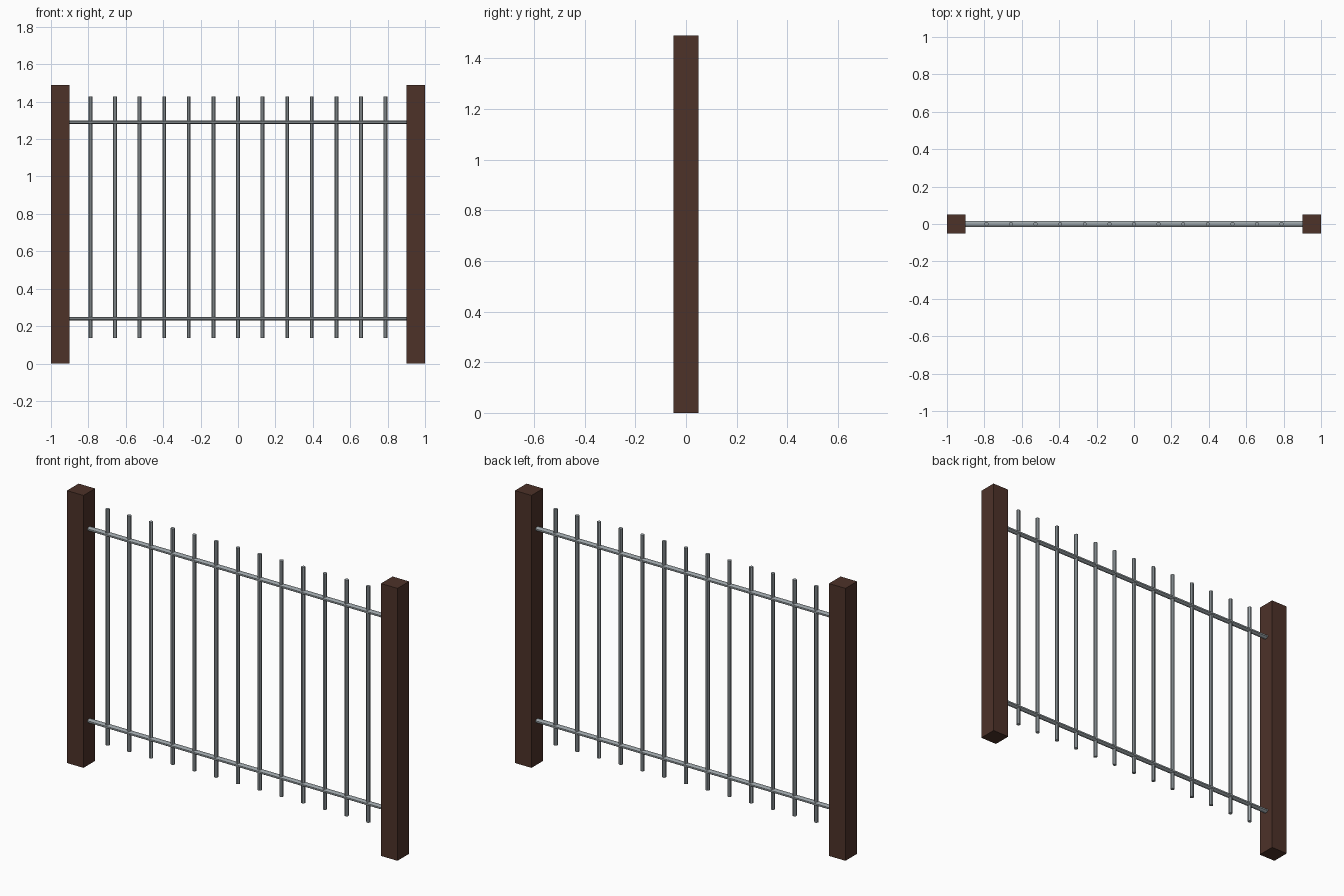
import bpy
from math import pi, cos

if "Cube" in bpy.data.objects:
    bpy.data.objects.remove(bpy.data.objects["Cube"])


def material(name, rgb):
    m = bpy.data.materials.new(name)
    m.diffuse_color = (*rgb, 1)
    m.use_nodes = True
    m.node_tree.nodes["Principled BSDF"].inputs["Base Color"].default_value = m.diffuse_color
    return m


WOOD = material("dark_wood", (0.075, 0.032, 0.022))
METAL = material("grey_metal", (0.33, 0.37, 0.39))


def finish(name, mat):
    ob = bpy.context.object
    ob.name = name
    ob.data.materials.append(mat)
    bpy.ops.object.transform_apply(location=False, rotation=True, scale=True)
    return ob


def rod(name, loc, length, size_x, size_y, rot=(0, 0, 0)):
    # octagonal rod with flat sides facing the axes
    bpy.ops.mesh.primitive_cylinder_add(vertices=8, radius=0.5 / cos(pi / 8), depth=length)
    ob = bpy.context.object
    ob.rotation_euler = (0, 0, pi / 8)
    bpy.ops.object.transform_apply(location=False, rotation=True, scale=False)
    ob.scale = (size_x, size_y, 1)
    ob.rotation_euler = rot
    ob.location = loc
    finish(name, METAL)


# End posts
H = 1.49
for side, x in (("left", -0.95), ("right", 0.95)):
    bpy.ops.mesh.primitive_cube_add(size=1, location=(x, 0, H / 2))
    bpy.context.object.scale = (0.1, 0.1, H)
    finish(side + "_post", WOOD)

# Horizontal rails
for label, z in (("lower", 0.24), ("upper", 1.29)):
    rod(label + "_rail", (0, 0, z), 1.8, 0.02, 0.03, (0, pi / 2, 0))

# Vertical bars
for i in range(13):
    rod(f"bar_{i + 1}", ((i - 6) * 0.1315, 0, (0.137 + 1.428) / 2), 1.428 - 0.137, 0.02, 0.02)
